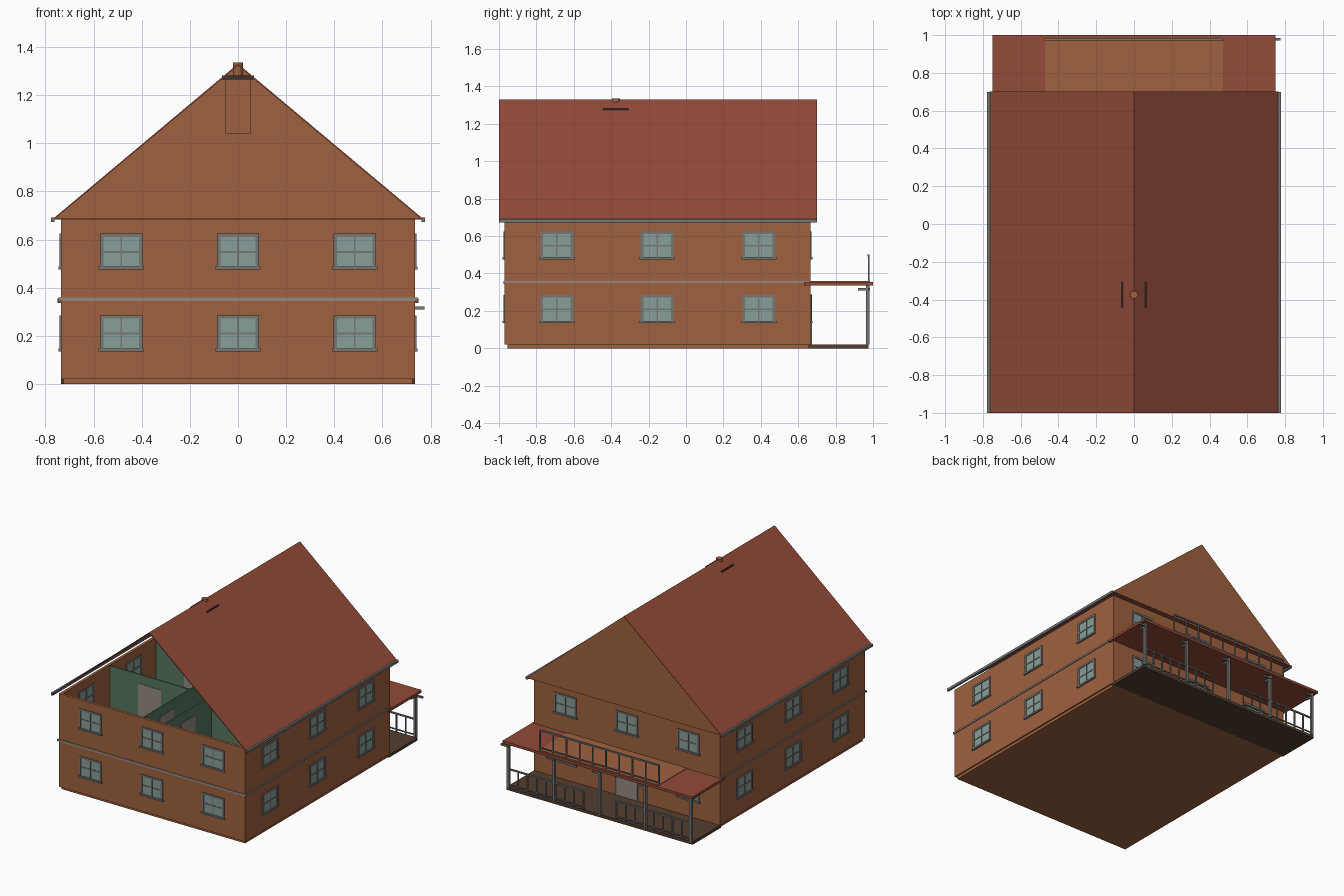
import bpy, bmesh

if "Cube" in bpy.data.objects:
    bpy.data.objects.remove(bpy.data.objects["Cube"])

def material(name, r, g, b):
    m = bpy.data.materials.new(name)
    m.diffuse_color = (r, g, b, 1)
    m.use_nodes = True
    m.node_tree.nodes["Principled BSDF"].inputs["Base Color"].default_value = m.diffuse_color
    return m

WALL = material("orange_wall", .345, .120, .050)
ROOF = material("red_roof", .290, .070, .040)
GLASS = material("pale_glass", .250, .345, .320)
TRIM = material("grey_trim", .180, .188, .180)
DOOR = material("warm_grey", .300, .250, .220)
GREEN = material("green_plaster", .093, .180, .112)
PORCH = material("dark_boards", .085, .048, .030)
CAP = material("dark_cap", .045, .032, .026)

def finish(name, bm, mat):
    bmesh.ops.recalc_face_normals(bm, faces=bm.faces)
    me = bpy.data.meshes.new(name)
    bm.to_mesh(me)
    bm.free()
    me.materials.append(mat)
    ob = bpy.data.objects.new(name, me)
    bpy.context.collection.objects.link(ob)
    return ob

def boxes(name, mat, items):
    """One object from boxes given as x0, x1, y0, y1, z0, z1."""
    bm = bmesh.new()
    for x0, x1, y0, y1, z0, z1 in items:
        r = bmesh.ops.create_cube(bm, size=1)
        for v in r["verts"]:
            v.co = (x0 + (v.co.x + .5) * (x1 - x0), y0 + (v.co.y + .5) * (y1 - y0),
                    z0 + (v.co.z + .5) * (z1 - z0))
    return finish(name, bm, mat)

def prism(name, mat, outline, y0, y1):
    """Extrude an xz outline along y."""
    bm = bmesh.new()
    f = bm.faces.new([bm.verts.new((x, y0, z)) for x, z in outline])
    r = bmesh.ops.extrude_face_region(bm, geom=[f])
    for v in r["geom"]:
        if isinstance(v, bmesh.types.BMVert):
            v.co.y = y1
    return finish(name, bm, mat)

W, Y0, Y1, T, EAVE, RIDGE = .735, -.97, .665, .02, .685, 1.33

# plinth, outer walls, middle floor
boxes("base", WALL, [(-.725, .725, -.955, Y1, 0, .025)])
boxes("outer_walls", WALL, [(-W, W, Y0, Y0 + T, .02, EAVE), (-W, W, Y1 - T, Y1, .02, EAVE),
                            (-W, -W + T, Y0 + T, Y1 - T, .02, EAVE),
                            (W - T, W, Y0 + T, Y1 - T, .02, EAVE)])
boxes("upper_floor", WALL, [(-W + T, W - T, Y0 + T, Y1 - T, .34, .355)])

# grey band between storeys
boxes("storey_band", DOOR, [(-W - .01, W + .01, Y0 - .006, Y0, .345, .36),
                            (-W - .006, -W, Y0, Y1, .348, .36), (W, W + .006, Y0, Y1, .348, .36)])

# interior partitions and doors on both floors
parts, doors = [], []
for z in (.025, .355):
    top = z + .325
    for y in (-.42, .1):
        for s in (-1, 1):
            a, b = sorted((s * .085, s * (W - T)))
            parts.append((a, b, y - .005, y + .005, z, top))
            doors.append((s * .4 - .09, s * .4 + .09, y - .008, y + .008, z, z + .26))
    for s in (-1, 1):
        parts.append((s * .085 - .005, s * .085 + .005, Y0 + T, Y1 - T, z, top))
        for y in (-.69, -.155, .39):
            doors.append((s * .085 - .008, s * .085 + .008, y - .08, y + .08, z, z + .26))
boxes("inner_walls", GREEN, parts)
boxes("inner_doors", DOOR, doors)

# windows: u along the wall, d outward
SIDES = {
    "front": lambda u0, u1, d0, d1, a, b: (u0, u1, Y0 - d1, Y0 - d0, a, b),
    "back": lambda u0, u1, d0, d1, a, b: (u0, u1, Y1 + d0, Y1 + d1, a, b),
    "left": lambda u0, u1, d0, d1, a, b: (-W - d1, -W - d0, u0, u1, a, b),
    "right": lambda u0, u1, d0, d1, a, b: (W + d0, W + d1, u0, u1, a, b),
}
for side, put in SIDES.items():
    frames, panes = [], []
    centres = (-.485, 0, .485) if side in ("front", "back") else (-.69, -.155, .39)
    for z in (.135, .475):
        for u in centres:
            if side == "back" and z < .3 and u == 0:
                continue
            h, i, o = .0875, -T - .005, .007
            frames += [put(u - h, u - h + .014, i, o, z, z + .15),
                       put(u + h - .014, u + h, i, o, z, z + .15),
                       put(u - h, u + h, i, o, z + .136, z + .15),
                       put(u - h - .006, u + h + .006, i, o + .004, z, z + .012),
                       put(u - .004, u + .004, i, o - .002, z, z + .15),
                       put(u - h, u + h, i, o - .002, z + .07, z + .078)]
            panes.append(put(u - h + .01, u + h - .01, -T - .002, .002, z + .01, z + .14))
    boxes(side + "_window_frames", TRIM, frames)
    boxes(side + "_window_glass", GLASS, panes)

# back door with frame
boxes("back_door", DOOR, [(-.075, .075, Y1 - T - .003, Y1 + .004, .02, .275)])
boxes("back_door_frame", TRIM, [(-.088, -.075, Y1, Y1 + .008, .02, .285),
                                (.075, .088, Y1, Y1 + .008, .02, .285),
                                (-.088, .088, Y1, Y1 + .008, .275, .287)])

# roof: two slopes, open at the front, gable at the back
t = .008
prism("main_roof", ROOF, [(-.77, EAVE), (0, RIDGE), (.77, EAVE), (.77 - t, EAVE),
                          (0, RIDGE - t), (-.77 + t, EAVE)], -1, .7)
prism("back_gable", WALL, [(-.765, EAVE), (0, RIDGE - .004), (.765, EAVE)], .692, .701)
boxes("back_soffit", ROOF, [(-.765, .765, Y1 - T, .699, EAVE - .002, EAVE + .002)])
boxes("gutters", TRIM, [(s * .77 - .007, s * .77 + .007, -1, .7, .673, .691) for s in (-1, 1)])

# chimney
boxes("chimney", WALL, [(-.052, .052, -.427, -.323, 1.04, 1.267)])
boxes("chimney_cap", CAP, [(-.067, .067, -.443, -.308, 1.265, 1.281)])
bm = bmesh.new()
r = bmesh.ops.create_cone(bm, cap_ends=True, segments=16, radius1=.021, radius2=.021, depth=.055)
for v in r["verts"]:
    v.co.y -= .375
    v.co.z += 1.3075
finish("chimney_pot", bm, WALL)

# porch
boxes("porch_floor", PORCH, [(-W, W, .655, .975, 0, .02)])
boxes("porch_roof", ROOF, [(-.75, .75, .63, 1, .337, .355)])
boxes("balcony_floor", WALL, [(-.472, .472, Y1, .985, .35, .359)])
post_x = [-.72 + .36 * i for i in range(5)]
boxes("porch_posts", TRIM, [(x - .009, x + .009, .963, .981, .02, .34) for x in post_x])
boxes("post_brackets", TRIM, [b for x in post_x for b in (
    (x, x + .055, .972, .984, .31, .322), (x - .006, x + .006, .92, .98, .31, .322))])

def railing(name, x0, x1, y, z0, z1, n):
    """Top and bottom rail with evenly spaced balusters."""
    items = [(x0, x1, y - .005, y + .005, z1 - .01, z1),
             (x0, x1, y - .004, y + .004, z0 + .015, z0 + .022)]
    for i in range(n + 1):
        x = x0 + (x1 - x0) * i / n
        items.append((x - .004, x + .004, y - .004, y + .004, z0, z1 - .005))
    boxes(name, TRIM, items)

railing("porch_railing_left", -.72, -.13, .97, .02, .155, 8)
railing("porch_railing_right", .13, .72, .97, .02, .155, 8)
railing("balcony_railing", -.47, .47, .976, .355, .502, 9)
